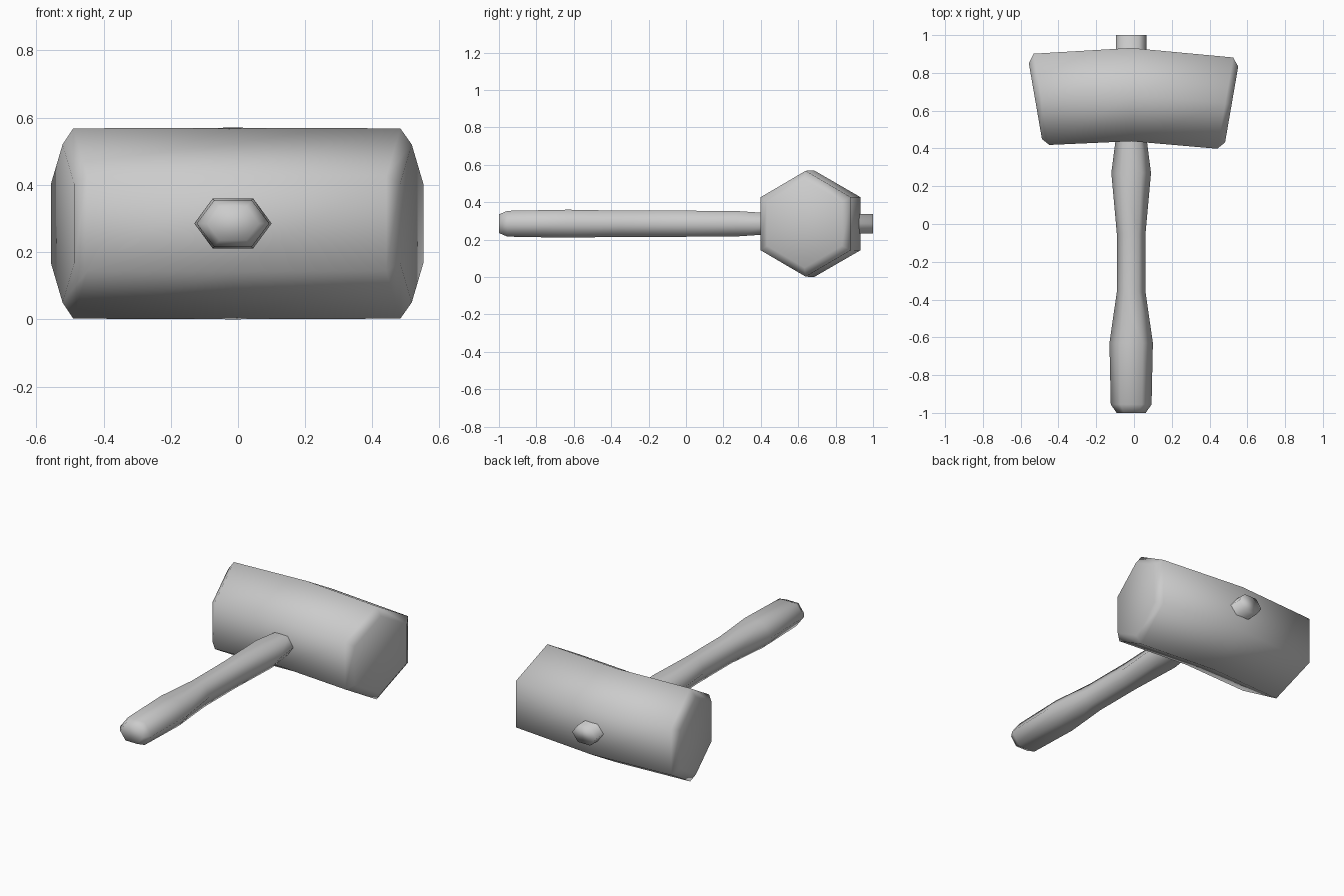
import bpy, bmesh
from math import cos, sin, pi, atan2
from mathutils import Matrix, Vector

cube = bpy.data.objects.get("Cube")
if cube:
    bpy.data.objects.remove(cube, do_unlink=True)

# Single plain grey
grey = bpy.data.materials.new("plain_grey")
grey.use_nodes = True
colour = (0.6, 0.6, 0.6, 1)
grey.diffuse_color = colour
grey.node_tree.nodes["Principled BSDF"].inputs["Base Color"].default_value = colour

CX, CZ = -0.015, 0.285  # handle axis


def loft(name, rings):
    """Skin a list of hexagonal rings, cap both ends and shade smooth."""
    bm = bmesh.new()
    loops = [[bm.verts.new(p) for p in ring] for ring in rings]
    for a, b in zip(loops, loops[1:]):
        for i in range(6):
            j = (i + 1) % 6
            bm.faces.new((a[i], a[j], b[j], b[i]))
    bm.faces.new(loops[0])
    bm.faces.new(loops[-1])
    bmesh.ops.recalc_face_normals(bm, faces=bm.faces)
    for f in bm.faces:
        f.smooth = True
    mesh = bpy.data.meshes.new(name)
    bm.to_mesh(mesh)
    bm.free()
    mesh.materials.append(grey)
    obj = bpy.data.objects.new(name, mesh)
    bpy.context.collection.objects.link(obj)
    return obj


def head_ring(x, y, radius, lean):
    """Hexagon with points up and down, leaning outwards about z."""
    turn = Matrix.Rotation(-lean, 3, 'Z')
    return [Vector((x, y, CZ)) + turn @ Vector((0, radius * sin(i * pi / 3), radius * cos(i * pi / 3)))
            for i in range(6)]


def handle_ring(y, half_width, half_height):
    """Flattened hexagon with points to the sides."""
    flat = half_width * 0.52
    outline = [(half_width, 0), (flat, half_height), (-flat, half_height),
               (-half_width, 0), (-flat, -half_height), (flat, -half_height)]
    return [(CX + x, y, CZ + z) for x, z in outline]


# Bent mallet head with chamfered striking faces
lean = atan2(0.083, 0.48)
loft("mallet_head", [head_ring(*r) for r in (
    (-0.522, 0.65, 0.235, -lean),
    (-0.49, 0.66, 0.283, -lean),
    (CX, 0.685, 0.285, 0),
    (0.483, 0.64, 0.283, lean),
    (0.517, 0.633, 0.235, lean))])

# Shaped handle running through the head
loft("handle", [handle_ring(*r) for r in (
    (-1.0, 0.077, 0.05),
    (-0.955, 0.108, 0.069),
    (-0.63, 0.115, 0.075),
    (-0.36, 0.076, 0.07),
    (-0.05, 0.076, 0.07),
    (0.27, 0.105, 0.068),
    (0.45, 0.082, 0.056),
    (1.0, 0.08, 0.051))])
